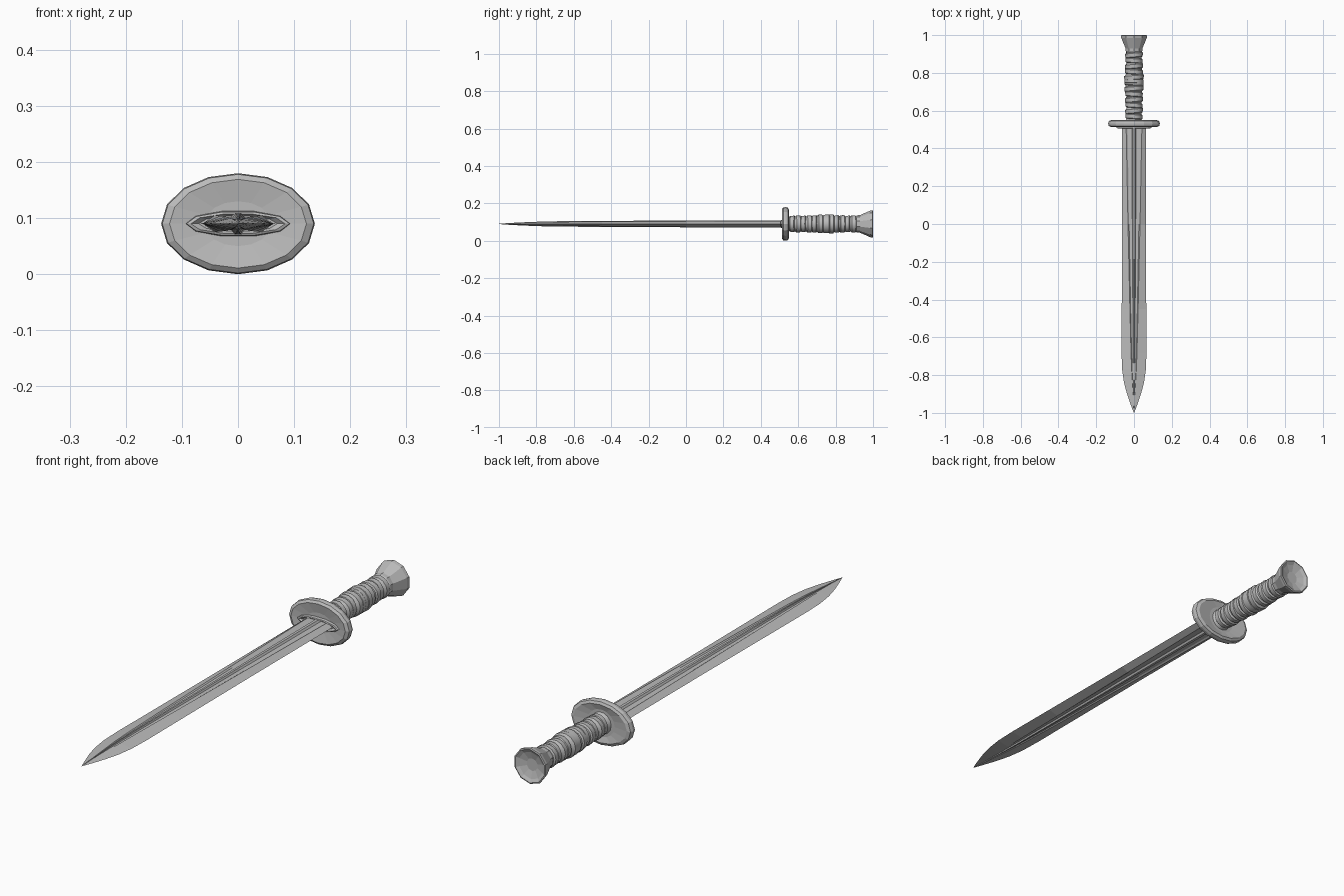
import bpy, bmesh, math

cube = bpy.data.objects.get("Cube")
if cube:
    bpy.data.objects.remove(cube, do_unlink=True)

AXIS_Z = 0.09

steel = bpy.data.materials.new("grey_steel")
steel.use_nodes = True
grey = (0.5, 0.5, 0.5, 1)
steel.diffuse_color = grey
steel.node_tree.nodes["Principled BSDF"].inputs["Base Color"].default_value = grey


def loft(name, rings, smooth=None):
    """Skin a list of equally long closed rings and cap both ends."""
    bm = bmesh.new()
    loops = [[bm.verts.new((x, y, z + AXIS_Z)) for x, y, z in r] for r in rings]
    n = len(loops[0])
    for a, b in zip(loops, loops[1:]):
        for i in range(n):
            j = (i + 1) % n
            bm.faces.new((a[i], a[j], b[j], b[i]))
    bm.faces.new(loops[0])
    bm.faces.new(loops[-1])
    bmesh.ops.remove_doubles(bm, verts=bm.verts[:], dist=0.00005)
    bmesh.ops.recalc_face_normals(bm, faces=bm.faces[:])
    mesh = bpy.data.meshes.new(name)
    bm.to_mesh(mesh)
    bm.free()
    mesh.materials.append(steel)
    obj = bpy.data.objects.new(name, mesh)
    bpy.context.collection.objects.link(obj)
    if smooth:
        bpy.ops.object.select_all(action='DESELECT')
        obj.select_set(True)
        bpy.context.view_layer.objects.active = obj
        bpy.ops.object.shade_smooth_by_angle(angle=math.radians(smooth))
    return obj


def oval(y, rx, rz, sides, tilt=0.0, turn=0.0):
    """Ring around the long axis, optionally leaning along it."""
    ring = []
    for i in range(sides):
        a = math.tau * (i + turn) / sides
        ring.append((rx * math.cos(a), y + tilt * math.cos(a), rz * math.sin(a)))
    return ring


def blade_ring(y, half, spread, thick):
    """Blade section: sharp edges, two ridges and grooves beside a centre rib."""
    side = [(half, 0), (0.042 * spread, 0.014 * thick),
            (0.034 * spread, 0.010 * thick), (0.012 * spread, 0.011 * thick),
            (0.006 * spread, 0.018 * thick)]
    top = side + [(-x, z) for x, z in reversed(side)]
    bottom = [(x, -z) for x, z in reversed(top[1:-1])]
    return [(x, y, z) for x, z in top + bottom]


# Blade: nearly parallel edges, grooves converging towards the point
loft("blade", [blade_ring(*s) for s in (
    (0.53, 0.063, 1.0, 1.05), (0.0, 0.063, 0.76, 1.0), (-0.45, 0.065, 0.52, 0.9),
    (-0.68, 0.066, 0.38, 0.8), (-0.77, 0.063, 0.3, 0.7), (-0.84, 0.053, 0.2, 0.55),
    (-0.9, 0.037, 0.1, 0.4), (-0.95, 0.02, 0.05, 0.25), (-1.0, 0.001, 0.01, 0.05))])

# Guard: oval disc with a bevelled rim and slightly dished faces
loft("guard", [oval(y, rx, rz, 16) for y, rx, rz in (
    (0.52, 0.06, 0.04), (0.513, 0.122, 0.079), (0.52, 0.135, 0.088),
    (0.533, 0.137, 0.09), (0.545, 0.133, 0.087), (0.55, 0.12, 0.077),
    (0.543, 0.06, 0.055))])

# Collar where the blade enters the guard
loft("blade_collar", [oval(y, rx, rz, 10) for y, rx, rz in (
    (0.525, 0.094, 0.024), (0.508, 0.092, 0.022), (0.506, 0.084, 0.018),
    (0.514, 0.07, 0.014))])

# Grip: leaning wrapped bands with a swelling in the middle
bands, start, end = 12, 0.555, 0.91
pitch = (end - start) / bands
grip = [oval(0.54, 0.046, 0.046, 14)]
for i in range(bands):
    y = start + i * pitch
    swell = 0.006 * math.exp(-((y - 0.74) / 0.06) ** 2)
    r = 0.043 + swell + 0.002 * (i % 2)
    lean = 0.004 if i % 2 else -0.003
    for t, extra in ((0.0, -0.004), (0.15, 0.001), (0.8, 0.002), (0.97, -0.004)):
        grip.append(oval(y + t * pitch, r + extra, r + extra, 14, lean))
grip.append(oval(0.925, 0.042, 0.042, 14))
loft("grip", grip, smooth=35)

# Band around the swelling of the grip
loft("grip_band", [oval(y, r, r, 14) for y, r in (
    (0.745, 0.044), (0.748, 0.051), (0.765, 0.051), (0.768, 0.044))], smooth=35)

# Pommel: faceted flare with a hollowed end
loft("pommel", [oval(y, r, r, 10, turn=0.5) for y, r in (
    (0.905, 0.04), (0.915, 0.046), (0.93, 0.047), (0.985, 0.071), (0.998, 0.073),
    (1.0, 0.068), (0.993, 0.055), (0.985, 0.025))])
